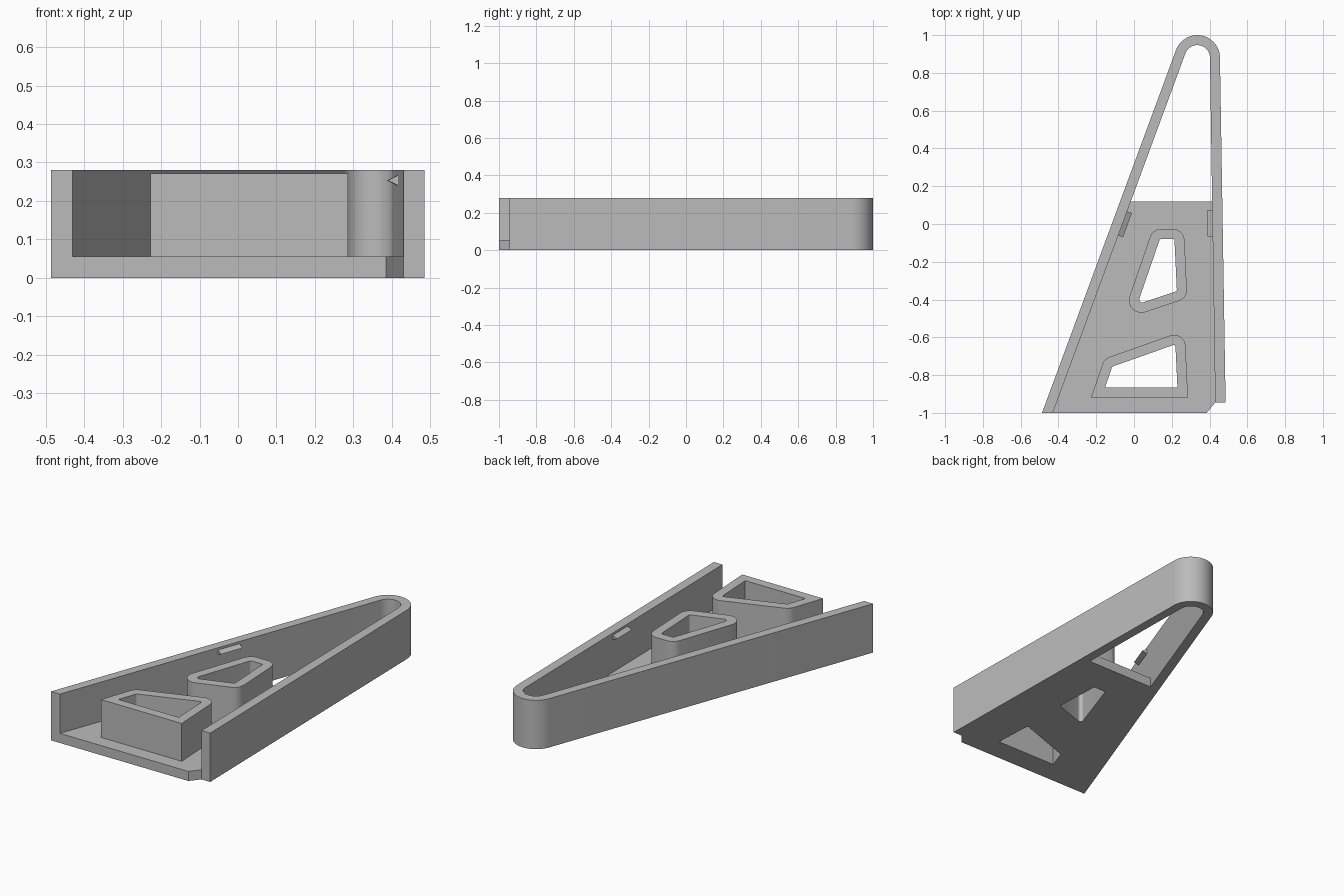
import bpy, bmesh, math
from mathutils import Vector

if "Cube" in bpy.data.objects:
    bpy.data.objects.remove(bpy.data.objects["Cube"])

grey = bpy.data.materials.new("plain grey")
grey.use_nodes = True
grey.diffuse_color = (0.5, 0.5, 0.5, 1)
grey.node_tree.nodes["Principled BSDF"].inputs["Base Color"].default_value = (0.5, 0.5, 0.5, 1)


def arc(centre, radius, a0, a1, n):
    return [Vector((centre[0] + radius * math.cos(a0 + (a1 - a0) * i / n),
                    centre[1] + radius * math.sin(a0 + (a1 - a0) * i / n))) for i in range(n + 1)]


def offset(poly, d):
    """Grow a counter-clockwise outline by d with mitred corners."""
    out = []
    for i, p in enumerate(poly):
        a = (p - poly[i - 1]).normalized()
        b = (poly[(i + 1) % len(poly)] - p).normalized()
        na, nb = Vector((a.y, -a.x)), Vector((b.y, -b.x))
        out.append(p + (na + nb) * d / (1 + na.dot(nb)))
    return out


def fillet(poly, radii, n=8):
    """Round each corner by its radius; zero keeps it sharp."""
    out = []
    for i, (p, r) in enumerate(zip(poly, radii)):
        if r == 0:
            out.append(p)
            continue
        u = (poly[i - 1] - p).normalized()
        v = (poly[(i + 1) % len(poly)] - p).normalized()
        half = u.angle(v) / 2
        c = p + (u + v).normalized() * r / math.sin(half)
        s = p + u * r / math.tan(half) - c
        sweep = math.pi - 2 * half
        a0 = math.atan2(s.y, s.x)
        out += arc(c, r, a0, a0 + sweep, n)
    return out


def prism(name, loops, z0, z1):
    """Extrude an outline, with optional holes, from z0 to z1."""
    bm = bmesh.new()
    edges = []
    for loop in loops:
        vs = [bm.verts.new((p[0], p[1], z0)) for p in loop]
        edges += [bm.edges.new((vs[i - 1], vs[i])) for i in range(len(vs))]
    bmesh.ops.triangle_fill(bm, edges=edges, use_beauty=True, use_dissolve=False)
    res = bmesh.ops.extrude_face_region(bm, geom=bm.faces[:])
    bmesh.ops.translate(bm, vec=(0, 0, z1 - z0),
                        verts=[g for g in res["geom"] if isinstance(g, bmesh.types.BMVert)])
    return finish(name, bm)


def finish(name, bm):
    bmesh.ops.recalc_face_normals(bm, faces=bm.faces[:])
    me = bpy.data.meshes.new(name)
    bm.to_mesh(me)
    bm.free()
    me.materials.append(grey)
    ob = bpy.data.objects.new(name, me)
    bpy.context.collection.objects.link(ob)
    bpy.ops.object.select_all(action="DESELECT")
    ob.select_set(True)
    bpy.context.view_layer.objects.active = ob
    bpy.ops.object.shade_smooth_by_angle(angle=math.radians(25))
    return ob


# Wall: two straight sides joined by a rounded nose
nose = (0.335, 0.88)
a_right, a_left = math.radians(0.9), math.radians(159.8)
wall_left, wall_right = Vector((0.43, -0.945)), Vector((-0.43, -1))
outer = [Vector((0.485, -0.945))] + arc(nose, 0.12, a_right, a_left, 24) + [Vector((-0.487, -1))]
inner = [wall_left] + arc(nose, 0.067, a_right, a_left, 24) + [wall_right]
prism("wall", [outer + inner[::-1]], 0, 0.28)

# Openings through the floor
front_hole = [Vector(p) for p in ((-0.153, -0.865), (0.23, -0.865), (0.219, -0.637), (-0.115, -0.755))]
rear_hole = [Vector(p) for p in ((0.137, -0.08), (0.018, -0.425), (0.227, -0.355), (0.214, -0.08))]
front_cut = fillet(front_hole, (0, 0, 0.01, 0.01))
rear_cut = fillet(rear_hole, (0.008, 0.016, 0.01, 0.008))


def on_wall(start, end, y):
    return start.lerp(end, (y - start.y) / (end.y - start.y))


# Floor with a clipped front corner
back = 0.12
floor = [wall_right, Vector((0.385, -1)), wall_left,
         on_wall(wall_left, inner[1], back), on_wall(wall_right, inner[-2], back)]
prism("floor", [floor, front_cut, rear_cut], 0, 0.055)

# Raised collars around the openings
prism("front_collar", [fillet(offset(front_hole, 0.053), (0, 0, 0.06, 0.06)), front_cut], 0.055, 0.272)
prism("rear_collar", [fillet(offset(rear_hole, 0.053), (0.06, 0.066, 0.06, 0.06)), rear_cut], 0.055, 0.272)

# Small triangular catches on the inner wall faces
for name, start, end, side in (("left_catch", wall_left, inner[1], -1),
                               ("right_catch", wall_right, inner[-2], 1)):
    along = (end - start).normalized()
    inward = Vector((along.y, -along.x)) * side
    mid = on_wall(start, end, 0.003)
    bm = bmesh.new()
    rings = []
    for t in (-0.068, 0.068):
        base = mid + along * t
        ring = [(base, 0.24), (base + inward * 0.027, 0.253), (base, 0.267)]
        rings.append([bm.verts.new((p.x, p.y, z)) for p, z in ring])
    a, b = rings
    bm.faces.new(a)
    bm.faces.new(b)
    for i in range(3):
        bm.faces.new((a[i - 1], a[i], b[i], b[i - 1]))
    finish(name, bm)
